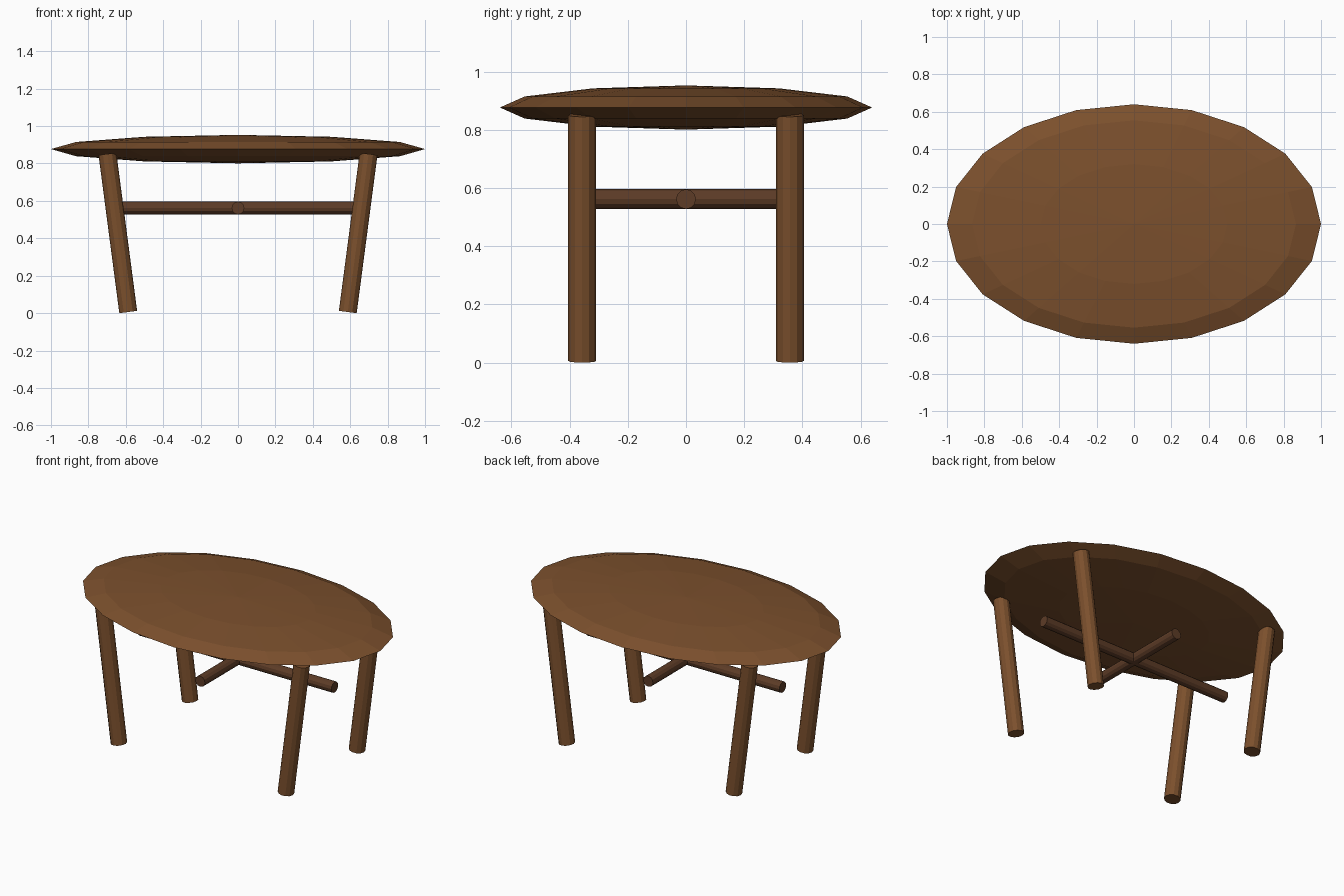
import bpy
from mathutils import Vector

if "Cube" in bpy.data.objects:
    bpy.data.objects.remove(bpy.data.objects["Cube"])


def material(name, color):
    m = bpy.data.materials.new(name)
    m.diffuse_color = (*color, 1)
    m.use_nodes = True
    m.node_tree.nodes["Principled BSDF"].inputs["Base Color"].default_value = m.diffuse_color
    return m


wood = material("wood", (0.2, 0.08, 0.026))
dark_wood = material("dark_wood", (0.11, 0.045, 0.02))


# Round bar between two points
def rod(name, a, b, radius, mat):
    a, b = Vector(a), Vector(b)
    bpy.ops.mesh.primitive_cylinder_add(vertices=12, radius=radius, depth=(b - a).length,
                                        location=(a + b) / 2)
    ob = bpy.context.object
    ob.name = name
    # tilt without twisting the sides
    ob.rotation_euler = Vector((0, 0, 1)).rotation_difference(b - a).to_euler()
    ob.data.materials.append(mat)
    return ob


# Lens-shaped oval tabletop
bpy.ops.mesh.primitive_uv_sphere_add(segments=20, ring_count=6, radius=1, location=(0, 0, 0.877))
top = bpy.context.object
top.name = "tabletop"
top.scale = (1, 0.64, 0.076)
bpy.ops.object.transform_apply(location=False, rotation=False, scale=True)
top.data.materials.append(wood)

# Four legs splayed outward toward the top
for sy, depth in ((-1, "front"), (1, "back")):
    for sx, side in ((-1, "left"), (1, "right")):
        rod(f"{depth}_{side}_leg", (sx * 0.587, sy * 0.357, 0.006),
            (sx * 0.698, sy * 0.357, 0.851), 0.048, wood)

# Crossed stretchers
rod("long_stretcher", (-0.68, 0, 0.562), (0.68, 0, 0.562), 0.034, dark_wood)
rod("short_stretcher", (0, -0.38, 0.562), (0, 0.38, 0.562), 0.034, dark_wood)
